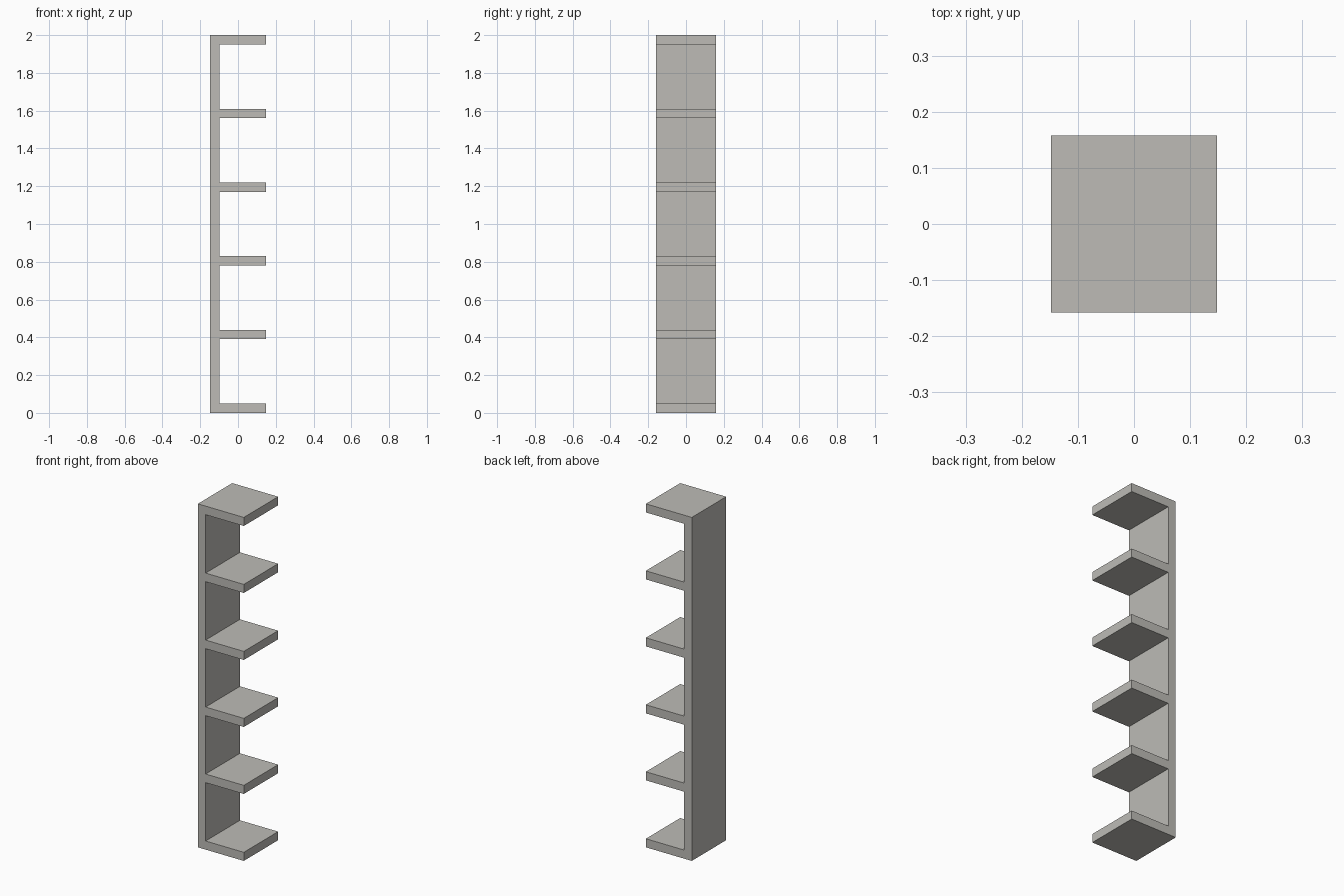
import bpy
import bmesh
from mathutils import Vector

cube = bpy.data.objects.get("Cube")
if cube:
    bpy.data.objects.remove(cube, do_unlink=True)

HALF_WIDTH, HALF_DEPTH, HEIGHT = 0.148, 0.158, 2.0
THICKNESS, SHELVES = 0.05, 6
PITCH = (HEIGHT - THICKNESS) / (SHELVES - 1)

# Warm grey material
grey = bpy.data.materials.new("warm_grey")
grey.use_nodes = True
colour = (0.51, 0.50, 0.47, 1.0)
grey.diffuse_color = colour
grey.node_tree.nodes["Principled BSDF"].inputs["Base Color"].default_value = colour

# Comb-shaped side profile: upright panel with evenly spaced shelves
inner = -HALF_WIDTH + THICKNESS
profile = [(-HALF_WIDTH, HEIGHT), (-HALF_WIDTH, 0)]
for i in range(SHELVES):
    low = i * PITCH
    high = low + THICKNESS
    if i > 0:
        profile.append((inner, low))
    profile += [(HALF_WIDTH, low), (HALF_WIDTH, high)]
    if i < SHELVES - 1:
        profile.append((inner, high))

# Extrude the profile from front to back
bm = bmesh.new()
face = bm.faces.new([bm.verts.new((x, -HALF_DEPTH, z)) for x, z in profile])
result = bmesh.ops.extrude_face_region(bm, geom=[face], use_keep_orig=True)
moved = [v for v in result["geom"] if isinstance(v, bmesh.types.BMVert)]
bmesh.ops.translate(bm, verts=moved, vec=Vector((0, 2 * HALF_DEPTH, 0)))
bmesh.ops.recalc_face_normals(bm, faces=bm.faces)

mesh = bpy.data.meshes.new("shelf_unit")
bm.to_mesh(mesh)
bm.free()
mesh.materials.append(grey)
shelf_unit = bpy.data.objects.new("shelf_unit", mesh)
bpy.context.collection.objects.link(shelf_unit)
